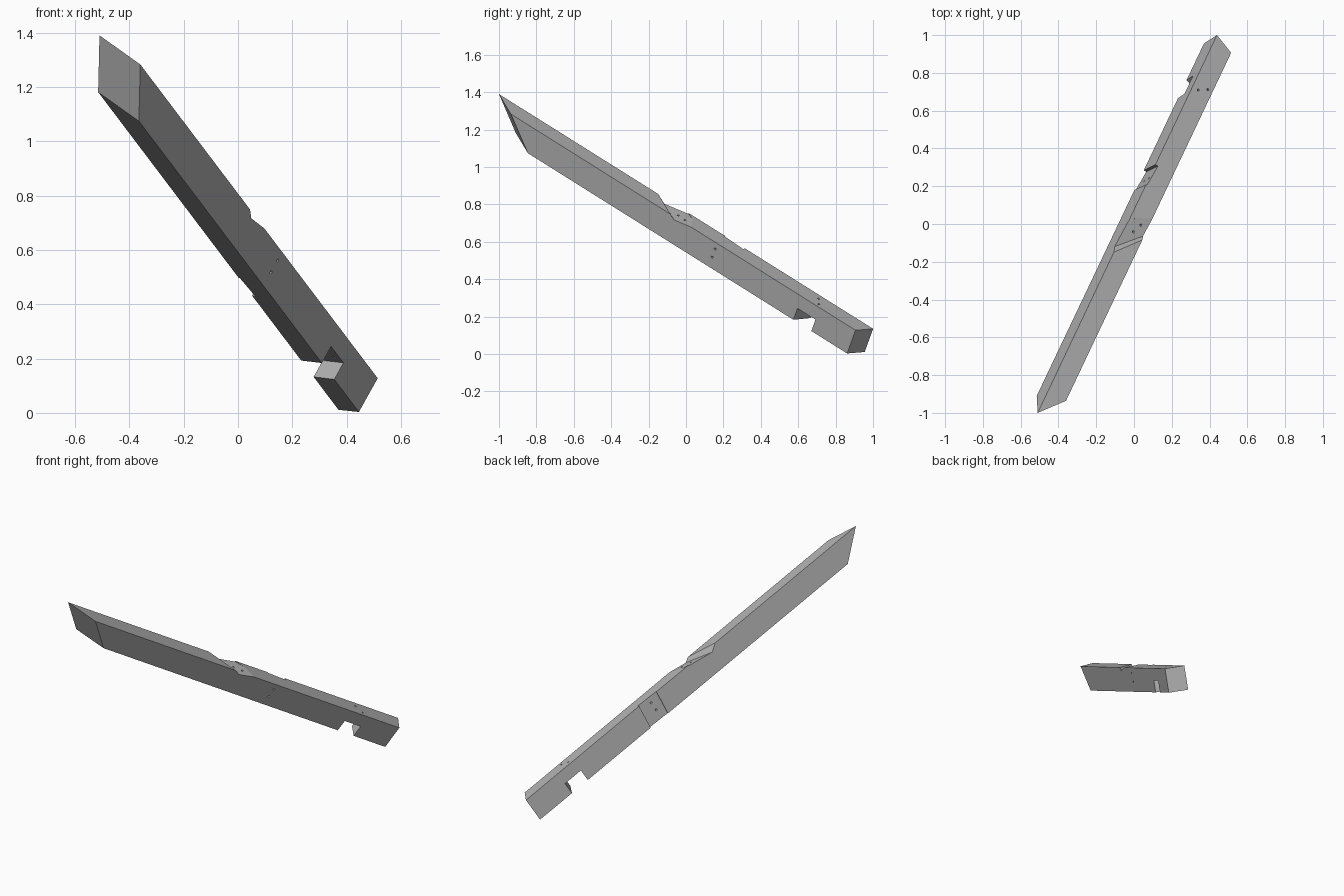
import bpy, bmesh, math
from mathutils import Matrix, Vector

if "Cube" in bpy.data.objects:
    bpy.data.objects.remove(bpy.data.objects["Cube"], do_unlink=True)

WIDTH, DEPTH = 0.113, 0.149   # beam section
END = 2.545                   # beam length along its rear top edge

grey = bpy.data.materials.new("plain_grey")
grey.use_nodes = True
colour = (0.45, 0.45, 0.45, 1)
grey.diffuse_color = colour
grey.node_tree.nodes["Principled BSDF"].inputs["Base Color"].default_value = colour


def loft(name, first, second):
    """Solid between two matching rings of (along, across, up) points."""
    bm = bmesh.new()
    a = [bm.verts.new(p) for p in first]
    b = [bm.verts.new(p) for p in second]
    n = len(a)
    bm.faces.new(a)
    bm.faces.new(b[::-1])
    for i in range(n):
        j = (i + 1) % n
        bm.faces.new((a[i], b[i], b[j], a[j]))
    bmesh.ops.recalc_face_normals(bm, faces=bm.faces)
    mesh = bpy.data.meshes.new(name)
    bm.to_mesh(mesh)
    bm.free()
    obj = bpy.data.objects.new(name, mesh)
    bpy.context.scene.collection.objects.link(obj)
    return obj


def drill(start, end, radius=0.006, sides=12):
    """Peg hole cutter between two points."""
    start, end = Vector(start), Vector(end)
    turn = (end - start).to_track_quat("Z", "Y")
    ring = [turn @ Vector((radius * math.cos(t), radius * math.sin(t), 0))
            for t in (2 * math.pi * i / sides for i in range(sides))]
    return loft("peg_hole", [start + p for p in ring], [end + p for p in ring])


# Beam with a compound mitre at the top and a skewed square cut at the foot
def beam_side(a):
    k = a / WIDTH
    top, foot = 0.159 * k, END - 0.042 * k
    return [(top, a, DEPTH), (top + 0.172, a, 0), (foot, a, 0), (foot, a, DEPTH)]


beam = loft("brace_beam", beam_side(0), beam_side(WIDTH))
beam.data.materials.append(grey)


# Skewed seat in the top face: steep wall, sloping floor, small end step
def seat_side(a):
    def floor(s):
        return DEPTH - 0.17 * (1.32 + 0.575 * a - s)
    start, low, end = 1.083 + 1.41 * a, 1.132 + 1.27 * a, 1.29 + 1.48 * a
    lift = 0.06
    return [(start - 1.5 * lift, a, DEPTH + lift), (start, a, DEPTH),
            (low, a, floor(low)), (end, a, floor(end)), (end, a, DEPTH + lift)]


# Square housing under the foot
def housing_side(a):
    s = 2.177 - 0.35 * a
    return [(s, a, -0.05), (s, a, 0.073), (s + 0.122, a, 0.073), (s + 0.122, a, -0.05)]


# Shallow housing across the rear face
def rear_side(b):
    s = 1.558 - 0.13 * b
    return [(s, -0.05, b), (s, 0.006, b), (s + 0.134, 0.016, b), (s + 0.134, -0.05, b)]


cutters = [loft("seat_cutter", seat_side(-0.03), seat_side(WIDTH + 0.03)),
           loft("housing_cutter", housing_side(-0.05), housing_side(WIDTH + 0.05)),
           loft("rear_cutter", rear_side(-0.05), rear_side(DEPTH + 0.05))]

# Peg holes: through the width, down into the foot housing, and in the seat
for up in (0.06, 0.113):
    cutters.append(drill((1.624, -0.05, up), (1.542, WIDTH + 0.05, up)))
for s, a in ((2.20, 0.037), (2.235, 0.084)):
    cutters.append(drill((s, a, 0.05), (s, a, DEPTH + 0.05)))
for s, a in ((1.262, 0.053), (1.317, 0.072)):
    cutters.append(drill((s, a, 0.08), (s, a, DEPTH + 0.05)))

# Cut the joints, then discard the cutters
for cutter in cutters:
    cutter.hide_render = True
    cut = beam.modifiers.new("cut", "BOOLEAN")
    cut.operation, cut.solver, cut.object = "DIFFERENCE", "EXACT", cutter
bpy.context.view_layer.update()
result = bpy.data.meshes.new_from_object(beam.evaluated_get(bpy.context.evaluated_depsgraph_get()))
beam.modifiers.clear()
beam.data = result
for cutter in cutters:
    bpy.data.objects.remove(cutter, do_unlink=True)

# Tilt the beam into place
along = Vector((0.373, 0.786, -0.493)).normalized()
across = Vector((0.80, -0.54, -0.25))
across = (across - along * across.dot(along)).normalized()
up = across.cross(along)
corner = Vector((-0.51, -1.0, 1.39)) - up * DEPTH
place = Matrix((along, across, up)).transposed().to_4x4()
place.translation = corner
bm = bmesh.new()
bm.from_mesh(beam.data)
bm.transform(place)
bmesh.ops.recalc_face_normals(bm, faces=bm.faces)
bm.to_mesh(beam.data)
bm.free()
beam.data.materials.clear()
beam.data.materials.append(grey)
for face in beam.data.polygons:
    face.material_index = 0
